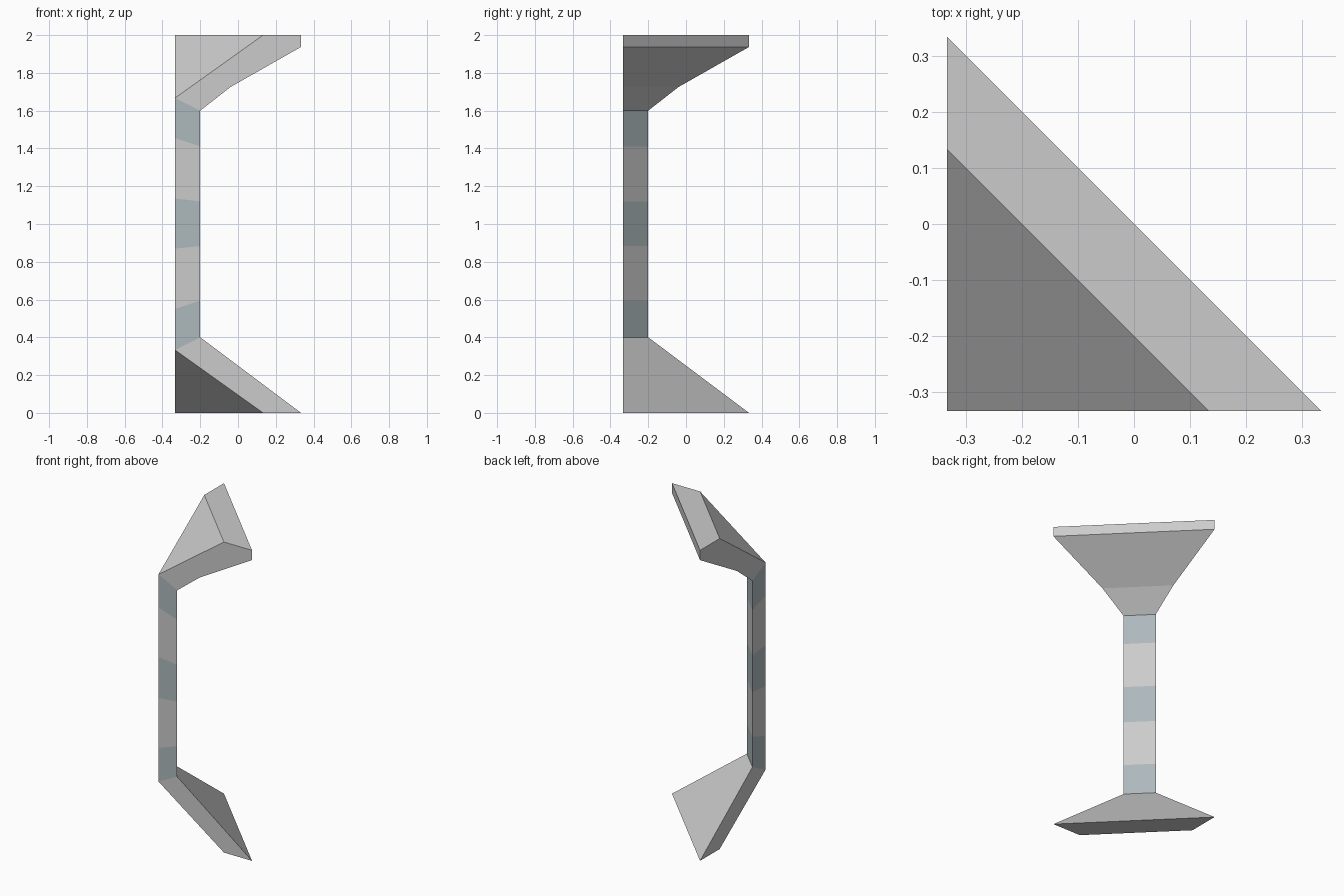
import bpy, bmesh

if "Cube" in bpy.data.objects:
    bpy.data.objects.remove(bpy.data.objects["Cube"])

A = 1 / 3      # half footprint; the two outer walls lie on x = -A and y = -A
S = -0.2       # inner edge of the post


def material(name, rgb):
    m = bpy.data.materials.new(name)
    m.diffuse_color = (*rgb, 1)
    m.use_nodes = True
    m.node_tree.nodes["Principled BSDF"].inputs["Base Color"].default_value = m.diffuse_color
    return m


def corner_part(name, profiles, mats=()):
    """Each profile (s, z), counter-clockwise, is drawn on the front wall, mirrored
    over the diagonal onto the left wall, and bridged along the chosen edges."""
    bm = bmesh.new()
    for pts, bridged, mat in profiles:
        front = [bm.verts.new((s, -A, z)) for s, z in pts]
        left = [bm.verts.new((-A, s, z)) for s, z in pts]
        faces = [bm.faces.new(front), bm.faces.new(left[::-1])]
        for i in bridged:
            j = (i + 1) % len(pts)
            faces.append(bm.faces.new((front[j], front[i], left[i], left[j])))
        for f in faces:
            f.material_index = mat
    bmesh.ops.remove_doubles(bm, verts=bm.verts, dist=1e-4)
    me = bpy.data.meshes.new(name)
    bm.to_mesh(me)
    bm.free()
    for m in mats:
        me.materials.append(m)
    ob = bpy.data.objects.new(name, me)
    bpy.context.collection.objects.link(ob)
    return ob


# sloping foot (open where it meets the post)
foot = [(-A, 0.333), (0.133, 0), (A, 0), (S, 0.4)]
corner_part("foot", [(foot, (0, 1, 2), 0)])

# flared head with a kinked underside and a flat top
head = [(-A, 1.667), (S, 1.6), (-0.04, 1.725), (A, 1.937), (A, 2), (0.133, 2)]
corner_part("head", [(head, (1, 2, 3, 4, 5), 0)])

# triangular post with alternating bands: (outer corner z, inner edge z)
levels = [(0.333, 0.4), (0.55, 0.595), (0.87, 0.883),
          (1.135, 1.12), (1.455, 1.41), (1.667, 1.6)]
bands = []
for k, ((c0, e0), (c1, e1)) in enumerate(zip(levels, levels[1:])):
    bands.append(([(-A, c0), (S, e0), (S, e1), (-A, c1)], (1,), k % 2))
corner_part("banded_post", bands,
            (material("slate", (0.42, 0.487, 0.51)),
             material("plain", (0.8, 0.8, 0.8))))
